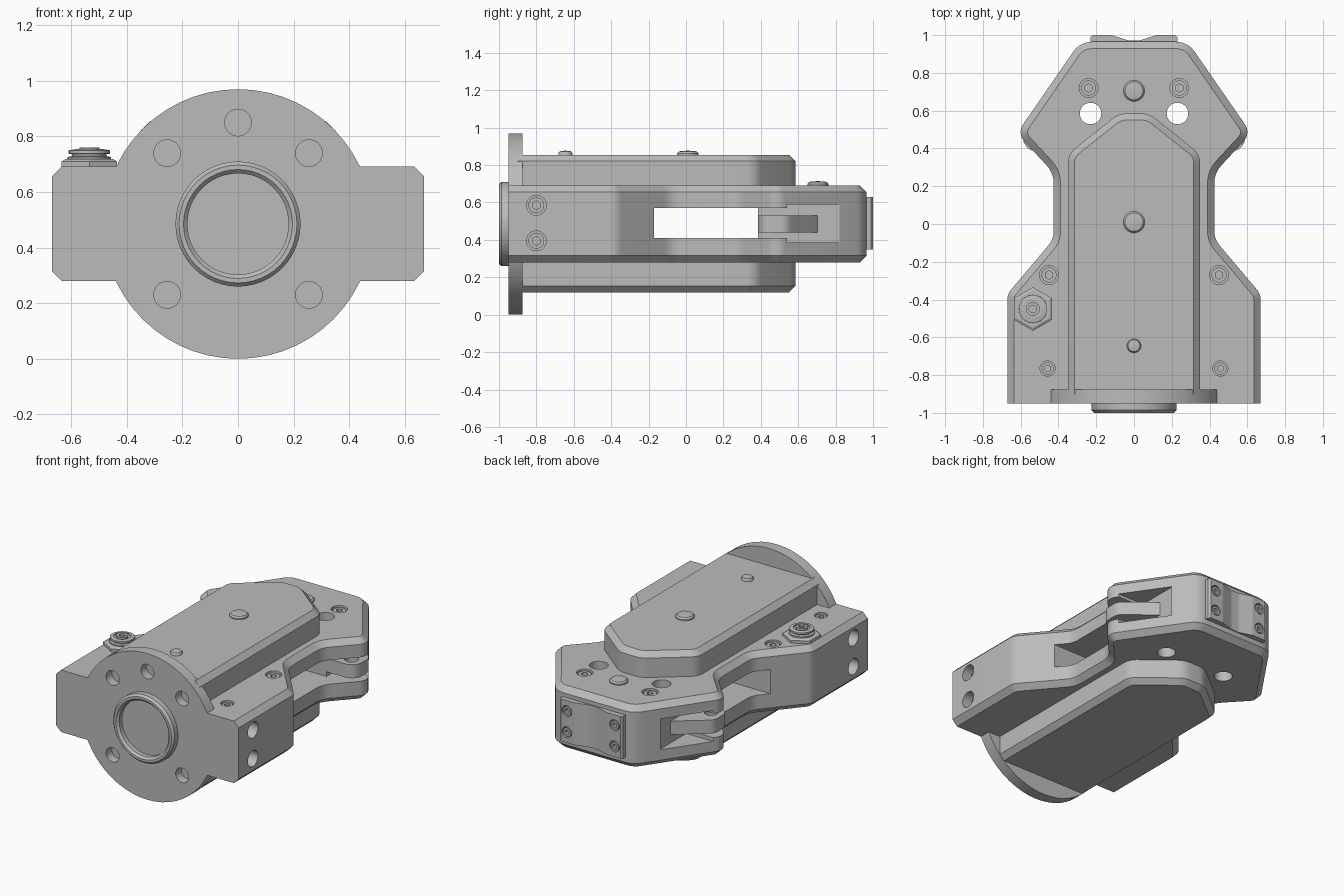
import bpy, bmesh
from math import pi, cos, sin, tan
from mathutils import Vector

if "Cube" in bpy.data.objects:
    bpy.data.objects.remove(bpy.data.objects["Cube"])

grey = bpy.data.materials.new("machined_grey")
grey.use_nodes = True
grey.diffuse_color = (0.5, 0.5, 0.5, 1)
grey.node_tree.nodes["Principled BSDF"].inputs["Base Color"].default_value = (0.5, 0.5, 0.5, 1)
MID = 0.485          # height of the main axis
TOP, LOW = 0.692, 0.28


def finish(name, bm):
    bmesh.ops.recalc_face_normals(bm, faces=bm.faces)
    mesh = bpy.data.meshes.new(name)
    bm.to_mesh(mesh)
    bm.free()
    mesh.materials.append(grey)
    ob = bpy.data.objects.new(name, mesh)
    bpy.context.collection.objects.link(ob)
    return ob


def lathe(name, profile, base, axis, n=32):
    """Spin (radius, height) points round an axis starting at base."""
    bm = bmesh.new()
    turn = Vector(axis).to_track_quat('Z', 'Y')
    rings = []
    for r, h in profile:
        count = n if r else 1
        angles = [2 * pi * i / n + pi / 2 for i in range(count)]
        rings.append([bm.verts.new(Vector(base) + turn @ Vector((r * cos(a), r * sin(a), h)))
                      for a in angles])
    for a, b in zip(rings, rings[1:]):
        for i in range(n):
            j = (i + 1) % n
            quad = [a[i % len(a)], a[j % len(a)], b[j % len(b)], b[i % len(b)]]
            bm.faces.new(list(dict.fromkeys(quad)))
    return finish(name, bm)


def rod(name, r, length, base, axis, n=32):
    return lathe(name, [(0, 0), (r, 0), (r, length), (0, length)], base, axis, n)


def rounded(points, steps=5):
    """Replace the corners of a closed outline (x, y, radius) with arcs."""
    out = []
    for i, (x, y, r) in enumerate(points):
        p = Vector((x, y))
        if not r:
            out.append(p)
            continue
        u = (Vector(points[i - 1][:2]) - p).normalized()
        v = (Vector(points[(i + 1) % len(points)][:2]) - p).normalized()
        half = u.angle(v) / 2
        centre = p + (u + v).normalized() * r / sin(half)
        s, e = p + u * r / tan(half) - centre, p + v * r / tan(half) - centre
        sweep = s.angle(e)
        for k in range(steps + 1):
            t = k / steps
            out.append(centre + (s * sin((1 - t) * sweep) + e * sin(t * sweep)) / sin(sweep))
    return out


def mirrored(half):
    return half + [(-x, y, r) for x, y, r in reversed(half)]


def prism(name, outline, z0, z1, chamfer=0, front=-9):
    """Extrude an outline; chamfer both rims except along the front."""
    bm = bmesh.new()
    pts = rounded(outline)
    lo = [bm.verts.new((p.x, p.y, z0)) for p in pts]
    hi = [bm.verts.new((p.x, p.y, z1)) for p in pts]
    bm.faces.new(lo)
    bm.faces.new(hi)
    for i in range(len(pts)):
        j = (i + 1) % len(pts)
        bm.faces.new((lo[i], lo[j], hi[j], hi[i]))
    bmesh.ops.recalc_face_normals(bm, faces=bm.faces)
    if chamfer:
        rim = [e for e in bm.edges if e.verts[0].co.z == e.verts[1].co.z
               and max(v.co.y for v in e.verts) > front + 0.01]
        bmesh.ops.bevel(bm, geom=rim, offset=chamfer, segments=1, affect='EDGES')
    return finish(name, bm)


def combine(ob, tool, mode='DIFFERENCE'):
    mod = ob.modifiers.new("combine", 'BOOLEAN')
    mod.operation, mod.solver, mod.object = mode, 'EXACT', tool
    bpy.context.view_layer.objects.active = ob
    bpy.ops.object.modifier_apply(modifier=mod.name)
    bpy.data.objects.remove(tool)


def box(x0, x1, y0, y1, z0, z1):
    return prism("cutter", [(x0, y0, 0), (x1, y0, 0), (x1, y1, 0), (x0, y1, 0)], z0, z1)


def drill(ob, r, depth, base, axis):
    start = Vector(base) - Vector(axis) * 0.02
    combine(ob, rod("cutter", r, depth + 0.02, start, axis))


def socket_screw(name, ob, r, pos, out, sink=0.008):
    """Countersunk socket screw sitting in a bore of the given part."""
    pos, out = Vector(pos), Vector(out)
    drill(ob, r, sink + 0.03, pos, -out)
    head = rod(name, r * 0.8, 0.035, pos - out * (sink + 0.035), out, 24)
    combine(head, rod("cutter", r * 0.45, 0.05, pos - out * (sink + 0.02), out, 6))


# Housing: waisted block, raised spine on both faces, round front flange
housing = prism("housing", mirrored([
    (0.67, -0.95, 0), (0.67, -0.37, 0.08), (0.425, -0.08, 0.12), (0.425, 0.27, 0.14),
    (0.62, 0.48, 0.07), (0.285, 0.965, 0.12)]), LOW, TOP, 0.036, -0.95)
spine = prism("spine", mirrored([
    (0.35, -0.9, 0), (0.35, 0.37, 0.1), (0.08, 0.585, 0.12)]), 0.12, 0.855, 0.034, -0.9)
combine(housing, spine, 'UNION')
combine(housing, rod("flange", MID, 0.075, (0, -0.95, MID), (0, 1, 0), 56), 'UNION')

# Side window right through, and tapering pockets behind it
combine(housing, box(-0.8, 0.8, -0.17, 0.385, 0.41, 0.57))
for s in (-1, 1):
    x0, x1 = sorted((s * 0.38, s * 0.8))
    combine(housing, box(x0, x1, 0.38, 0.56, 0.41, 0.57))
    combine(housing, box(x0, x1, 0.54, 0.82, 0.385, 0.59))

# Bores: through holes, flange holes
    drill(housing, 0.057, 0.6, (s * 0.23, 0.585, TOP), (0, 0, -1))
    for z in (0.23, 0.74):
        drill(housing, 0.048, 0.06, (s * 0.255, -0.95, z), (0, 1, 0))
drill(housing, 0.048, 0.06, (0, -0.95, 0.85), (0, 1, 0))

# Rear pad with a hollow middle
pad = prism("rear_pad", mirrored([
    (0.23, 0.95, 0), (0.23, 0.988, 0), (0.218, 1, 0), (0.12, 1, 0.06), (0.03, 0.972, 0.06)]),
    0.35, 0.63)

for s, side in ((-1, "right"), (1, "left")):
    # Hinge lug with its web inside each pocket
    web = [(0.36, 0.386, 0), (0.588, 0.386, 0.07), (0.588, 0.54, 0.07), (0.36, 0.72, 0)]
    lug = prism(side + "_lug", [(s * x, y, r) for x, y, r in web], 0.44, 0.53)
    drill(lug, 0.042, 0.2, (s * 0.51, 0.463, 0.53), (0, 0, -1))

    # Screws on the top face, the side faces and the rear pad
    for x, y, r in ((0.24, 0.72, 0.05), (0.45, -0.27, 0.05), (0.457, -0.765, 0.04)):
        socket_screw(side + "_top_screw", housing, r, (s * x, y, TOP), (0, 0, 1))
    for z in (0.395, 0.585):
        socket_screw(side + "_side_screw", housing, 0.053, (s * 0.67, -0.8, z), (s, 0, 0), 0.06)
    for z in (0.42, 0.56):
        socket_screw(side + "_pad_screw", pad, 0.036, (s * 0.175, 1, z), (0, 1, 0), 0.003)

# Front spigot ring
lathe("front_spigot", [(0, 0), (0.225, 0), (0.225, 0.056), (0.212, 0.07), (0.196, 0.07),
                       (0.182, 0.056), (0.182, 0.026), (0, 0.026)],
      (0, -0.93, MID), (0, -1, 0), 48)

# Rounded pins on the top
for y, z, r in ((0.705, TOP, 0.056), (0.01, 0.855, 0.057), (-0.645, 0.855, 0.037)):
    lathe("pin", [(0, -0.02), (r, -0.02), (r, 0.008), (r * 0.85, 0.018), (r * 0.5, 0.021),
                  (0, 0.022)], (0, y, z), (0, 0, 1))

# Hexagonal fitting with a grooved stem
spot = (-0.535, -0.45, TOP)
lathe("fitting_hex", [(0, -0.01), (0.115, -0.01), (0.115, 0.018), (0.1, 0.026), (0, 0.026)],
      spot, (0, 0, 1), 6)
lathe("fitting_stem", [(0, 0.02), (0.078, 0.02), (0.078, 0.034), (0.062, 0.037), (0.062, 0.044),
                       (0.074, 0.046), (0.074, 0.058), (0.05, 0.062), (0.05, 0.054),
                       (0.036, 0.054), (0.036, 0.068), (0.02, 0.068), (0.02, 0.055),
                       (0, 0.055)], spot, (0, 0, 1))

# Smooth round surfaces, keep machined edges sharp
bpy.ops.object.select_all(action='DESELECT')
for ob in bpy.context.collection.objects:
    if ob.type == 'MESH' and grey.name in ob.data.materials:
        ob.select_set(True)
        bpy.context.view_layer.objects.active = ob
bpy.ops.object.shade_smooth_by_angle(angle=pi / 6)
